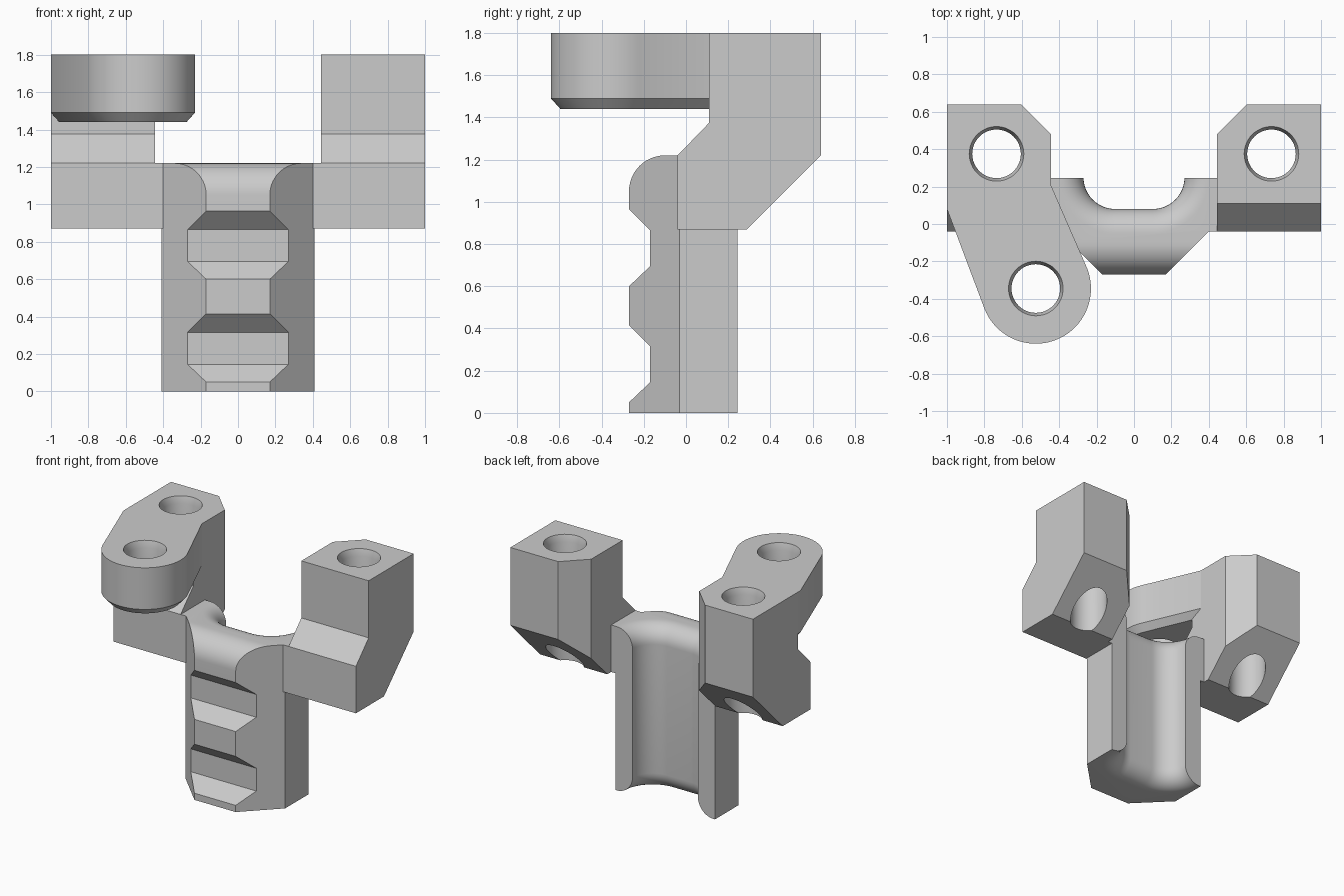
import bpy, bmesh, math
from mathutils import Vector

cube = bpy.data.objects.get("Cube")
if cube:
    bpy.data.objects.remove(cube, do_unlink=True)

grey = bpy.data.materials.new("plain_grey")
grey.use_nodes = True
COLOUR = (0.6, 0.6, 0.6, 1)
grey.diffuse_color = COLOUR
grey.node_tree.nodes["Principled BSDF"].inputs["Base Color"].default_value = COLOUR


def loft(name, rings, chamfers=()):
    """Closed solid through matching rings, trimmed by (point, normal) planes."""
    bm = bmesh.new()
    loops = [[bm.verts.new(p) for p in ring] for ring in rings]
    n = len(loops[0])
    for a, b in zip(loops, loops[1:]):
        for i in range(n):
            j = (i + 1) % n
            bm.faces.new((a[i], a[j], b[j], b[i]))
    bm.faces.new(loops[0][::-1])
    bm.faces.new(loops[-1])
    for point, normal in chamfers:
        cut = bmesh.ops.bisect_plane(
            bm, geom=bm.verts[:] + bm.edges[:] + bm.faces[:], dist=1e-5,
            plane_co=Vector(point), plane_no=Vector(normal), clear_outer=True)
        edges = [e for e in cut["geom_cut"] if isinstance(e, bmesh.types.BMEdge)]
        bmesh.ops.edgeloop_fill(bm, edges=edges)
    bmesh.ops.recalc_face_normals(bm, faces=bm.faces[:])
    mesh = bpy.data.meshes.new(name)
    bm.to_mesh(mesh)
    bm.free()
    mesh.materials.append(grey)
    obj = bpy.data.objects.new(name, mesh)
    bpy.context.collection.objects.link(obj)
    return obj


def activate(obj):
    bpy.ops.object.select_all(action="DESELECT")
    obj.select_set(True)
    bpy.context.view_layer.objects.active = obj


def carve(obj, cutter):
    cutter.hide_render = True
    mod = obj.modifiers.new("cut", "BOOLEAN")
    mod.operation, mod.solver, mod.object = "DIFFERENCE", "EXACT", cutter
    activate(obj)
    bpy.ops.object.modifier_apply(modifier=mod.name)
    bpy.data.objects.remove(cutter, do_unlink=True)


def smooth(obj):
    activate(obj)
    bpy.ops.object.shade_smooth_by_angle(angle=math.radians(25))


def arc(cx, cy, r, start, end, steps):
    angles = [math.radians(start + (end - start) * i / steps) for i in range(steps + 1)]
    return [(cx + r * math.cos(a), cy + r * math.sin(a)) for a in angles]


def along_x(profile, x0, x1):
    return [[(x, y, z) for y, z in profile] for x in (x0, x1)]


def along_z(profile, z):
    return [(x, y, z) for x, y in profile]


TOP = 1.8


def drill(obj, x, y):
    """Vertical bolt hole with a steep countersink at the top."""
    levels = ((0.13, 0.7), (0.13, TOP - 0.05), (0.146, TOP), (0.146, TOP + 0.1))
    circles = [along_z(arc(x, y, r, 0, 360, 48)[:-1], z) for r, z in levels]
    carve(obj, loft("hole_cutter", circles))


# Grip column: notched side profile with a rounded upper front edge
HEIGHT, FRONT, BACK, NOTCH = 1.22, -0.27, 0.245, -0.17
profile = [(BACK, HEIGHT), (BACK, 0), (FRONT, 0)]
for z in (0.05, 0.6):
    profile += [(FRONT, z), (NOTCH, z + 0.095), (NOTCH, z + 0.265), (FRONT, z + 0.365)]
profile += arc(-0.1, 1.05, 0.17, 180, 90, 14)
corners = [((s * 0.41, -0.03, 0), (s, -1, 0)) for s in (-1, 1)]
column = loft("grip_column", along_x(profile, -0.41, 0.41), corners)


# Rear channel, flared at both ends
def channel(d):
    r = 0.17 + d
    return ([(-0.27 - d, 0.5)] + arc(-0.1, 0.25, r, 180, 270, 16)
            + arc(0.1, 0.25, r, 270, 360, 16) + [(0.27 + d, 0.5)])


FLARE, STEPS = 0.13, 10
ends = [(FLARE * (1 - math.cos(a)), FLARE * (1 - math.sin(a)))
        for a in (math.pi / 2 * i / STEPS for i in range(STEPS + 1))]
levels = [(-0.1, FLARE)]
levels += [(t, d) for t, d in ends]
levels += [(HEIGHT - t, d) for t, d in reversed(ends)]
levels += [(HEIGHT + 0.1, FLARE)]
carve(column, loft("channel_cutter", [along_z(channel(d), z) for z, d in levels]))
smooth(column)

# Side arms with bolt holes, and the short bridges joining them to the column
arm_profile = [(-0.04, 0.87), (0.29, 0.87), (0.64, 1.22), (0.64, TOP),
               (0.11, TOP), (0.11, 1.375), (-0.04, 1.22)]
bridge_profile = [(-0.04, 0.87), (BACK, 0.87), (BACK, HEIGHT), (-0.04, HEIGHT)]
for side, s in (("left", 1), ("right", -1)):
    arm = loft(side + "_arm", along_x(arm_profile, s * 0.445, s),
               [((s * 0.445, 0.48, 0), (-s, 1, 0))])
    drill(arm, s * 0.735, 0.375)
    smooth(arm)
    loft(side + "_bridge", along_x(bridge_profile, s * 0.4, s * 0.46))


# Forward lug on the right arm, rounded at the tip and chamfered below
def lug_outline(d):
    return ([(-1 + d, 0.22), (-1 + d, 0.08)]
            + arc(-0.525, -0.345, 0.295 - d, 201.5, 385, 40)
            + [(-0.445 - d, 0.21), (-0.445 - d, 0.22)])


lug = loft("right_lug", [along_z(lug_outline(d), z)
                         for d, z in ((0.045, 1.44), (0, 1.49), (0, TOP))])
drill(lug, -0.525, -0.345)
smooth(lug)
